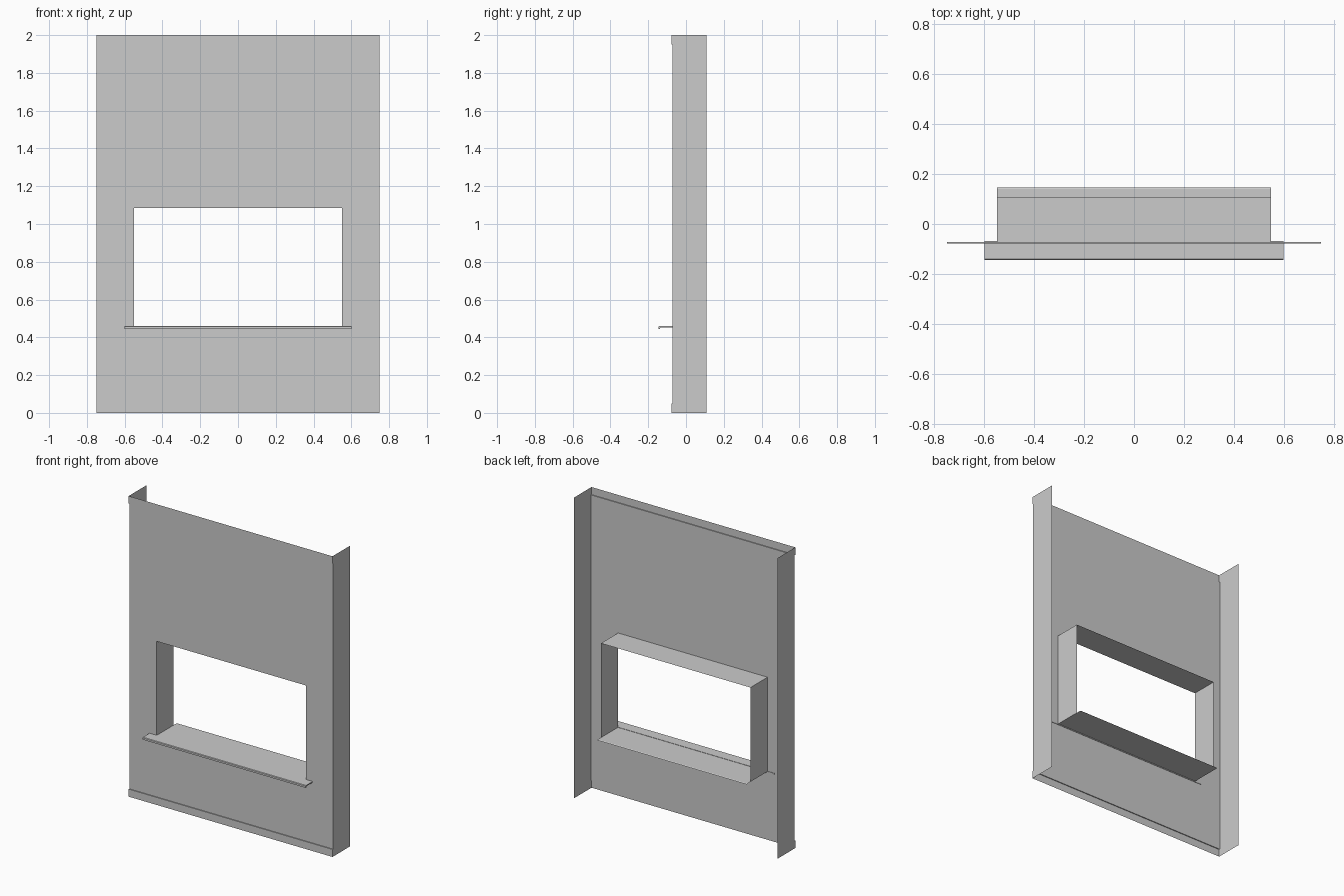
import bpy

if "Cube" in bpy.data.objects:
    bpy.data.objects.remove(bpy.data.objects["Cube"])


def mesh_object(name, verts, faces):
    mesh = bpy.data.meshes.new(name)
    mesh.from_pydata(verts, [], faces)
    mesh.update()
    obj = bpy.data.objects.new(name, mesh)
    bpy.context.collection.objects.link(obj)
    return obj


def sweep(name, profile, half, closed=False):
    """Sweep a (y, z) profile along x between -half and half."""
    n = len(profile)
    verts = [(s * half, y, z) for s in (-1, 1) for y, z in profile]
    faces = [(i, n + i, n + (i + 1) % n, (i + 1) % n)
             for i in range(n if closed else n - 1)]
    if closed:
        faces += [tuple(range(n)), tuple(reversed(range(n, 2 * n)))]
    return mesh_object(name, verts, faces)


W, H = 0.75, 2.0           # wall half width and height
OX, Z0, Z1 = 0.55, 0.458, 1.085   # opening
FRONT, BACK = -0.072, 0.108
STRIP = -0.078             # raised border strips

# wall sheet with a window opening: a ring of four faces
outer = [(-W, .05), (W, .05), (W, H - .05), (-W, H - .05)]
inner = [(-OX, Z0), (OX, Z0), (OX, Z1), (-OX, Z1)]
mesh_object("wall_panel", [(x, FRONT, z) for x, z in outer + inner],
            [(i, (i + 1) % 4, 4 + (i + 1) % 4, 4 + i) for i in range(4)])

# border strips along the base and top edge
sweep("base_strip", [(STRIP, 0), (STRIP, .05), (FRONT, .05)], W)
sweep("top_strip", [(FRONT, H - .05), (STRIP, H - .05), (STRIP, H)], W)

# side returns following the strip steps
side = [(STRIP, 0), (BACK, 0), (BACK, H), (STRIP, H), (STRIP, H - .05),
        (FRONT, H - .05), (FRONT, .05), (STRIP, .05)]
for name, s in (("left_return", -1), ("right_return", 1)):
    order = tuple(range(8))
    mesh_object(name, [(s * W, y, z) for y, z in side],
                [order if s > 0 else order[::-1]])

# window reveal: two jambs and a head
path = [(-OX, Z0), (-OX, Z1), (OX, Z1), (OX, Z0)]
mesh_object("window_reveal", [(x, y, z) for y in (FRONT, BACK) for x, z in path],
            [(i, i + 1, 5 + i, 4 + i) for i in range(3)])

# sill: wide outer drip edge and thin inner sheet running through the wall
sweep("outer_sill", [(FRONT + .003, .46), (FRONT + .003, .453), (-.135, .453),
                     (-.138, .445), (-.145, .445), (-.145, .457), (-.141, .46)],
      0.6, closed=True)
sweep("inner_sill", [(FRONT, .458), (.14, .458), (.147, .455)], OX)
